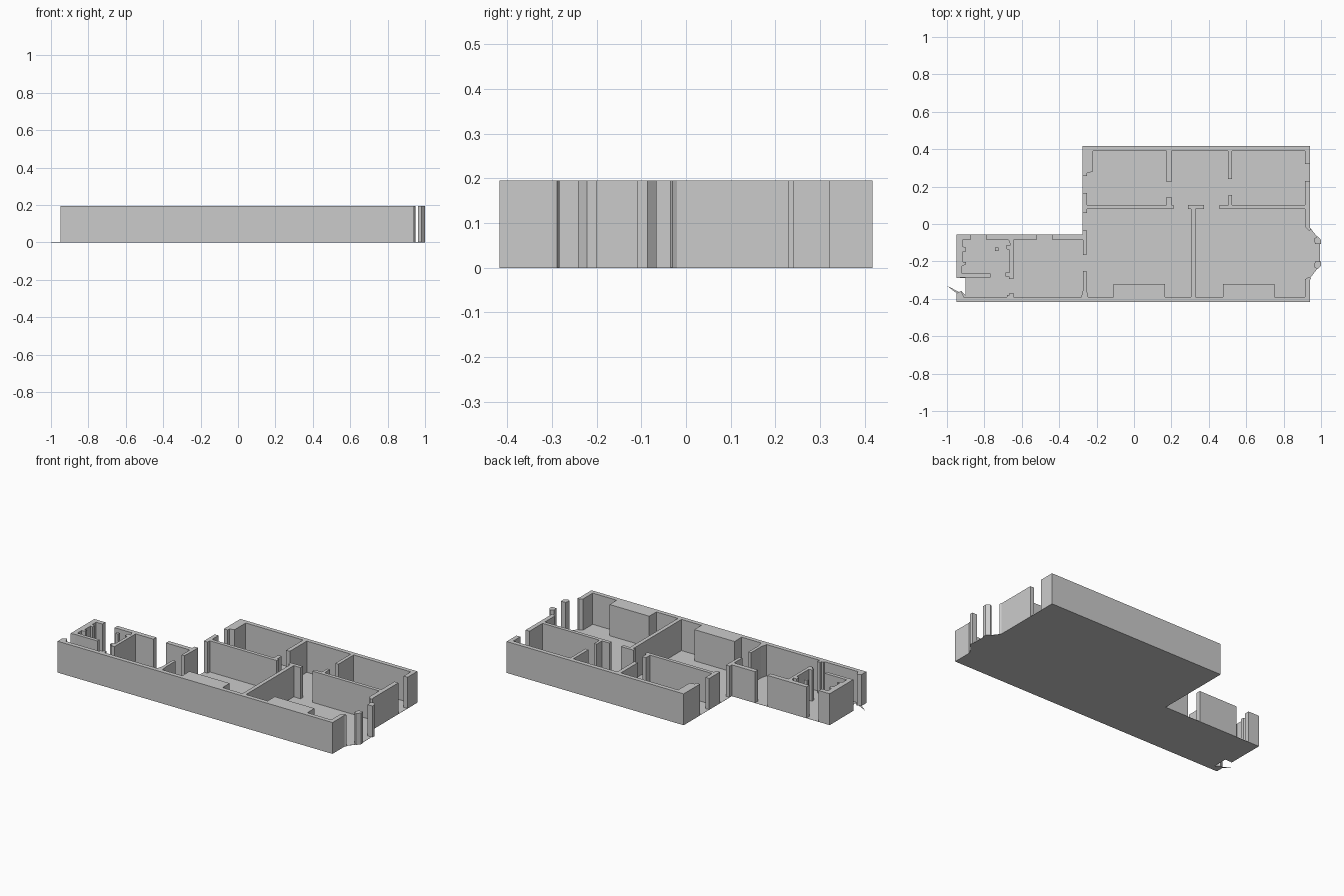
import bpy, bmesh

H = 0.195    # wall height
SLAB = 0.001  # paper-thin floor


def extrude_plan(name, pts, height):
    """Extrude a plan outline (in hundredths of a unit) up from z = 0."""
    bm = bmesh.new()
    face = bm.faces.new([bm.verts.new((x / 100, y / 100, 0)) for x, y in pts])
    ext = bmesh.ops.extrude_face_region(bm, geom=[face], use_keep_orig=True)
    top = [v for v in ext["geom"] if isinstance(v, bmesh.types.BMVert)]
    bmesh.ops.translate(bm, verts=top, vec=(0, 0, height))
    bmesh.ops.recalc_face_normals(bm, faces=bm.faces)
    me = bpy.data.meshes.new(name)
    bm.to_mesh(me)
    bm.free()
    ob = bpy.data.objects.new(name, me)
    bpy.context.collection.objects.link(ob)
    return ob


def block(name, x0, x1, y0, y1):
    return extrude_plan(name, [(x0, y0), (x1, y0), (x1, y1), (x0, y1)], H)


# Floor, with bay on the right and a notched doorway on the left
extrude_plan("floor", [
    (-94.9, -5.6), (-27.6, -5.6), (-27.6, 41.7), (94.2, 41.7), (94.2, -2),
    (98, -7), (99.5, -10.7), (99.5, -19.8), (98, -24), (94.2, -28.8),
    (94.2, -41.7), (-94.9, -41.7), (-94.9, -37), (-100, -33), (-93.5, -36.4),
    (-92.4, -35.8), (-90.1, -38), (-90.1, -28.8), (-94.9, -28.8)], SLAB)

# Rear outer wall with both returns and two partition stubs
extrude_plan("rear_wall", [
    (-27.6, 25.6), (-27.6, 41.7), (94.2, 41.7), (94.2, 32), (91.5, 32),
    (91.5, 39), (52.3, 39), (52.3, 24), (50.2, 24), (50.2, 39),
    (20, 39), (20, 22.4), (17.5, 22.4), (17.5, 39),
    (-22, 39), (-22, 28), (-25, 27.2), (-25, 25.6)], H)

# Corridor partition, left part
extrude_plan("corridor_wall_left", [
    (-27.6, 5.9), (-27.6, 16.6), (-25, 16.6), (-25, 10.2), (17.5, 10.2),
    (17.5, 14.4), (20, 14.4), (20, 10.2), (21, 10.2), (21, 8),
    (-25, 8), (-25, 5.9)], H)

# Corridor partition, right part, with the right outer wall
extrude_plan("corridor_wall_right", [
    (45.6, 8), (45.6, 10.2), (50.6, 10.2), (50.6, 15.5), (52.4, 15.5),
    (52.4, 10.2), (91.5, 10.2), (91.5, 23), (94.2, 23), (94.2, -2),
    (94.8, -3), (93.5, -3.6), (91.5, -1.5), (91.5, 8)], H)

# Front outer wall: chimney breasts, T-shaped room divider and stubs
extrude_plan("front_wall", [
    (-94.9, -41.7), (94.2, -41.7), (94.2, -29.8), (94.8, -28.9),
    (93.5, -28.3), (91.5, -29.5), (91.5, -39), (75, -39), (75, -32),
    (47.7, -32), (47.7, -39), (32.8, -39), (32.8, 8), (37.5, 8),
    (37.5, 10.2), (29, 10.2), (29, 8), (30.4, 8), (30.4, -39),
    (16.7, -39), (16.7, -32), (-11, -32), (-11, -39), (-24.6, -39),
    (-25.3, -35), (-25.3, -25.1), (-27.2, -25.1), (-27.2, -35),
    (-28.2, -39), (-64.5, -39), (-64.5, -36.9), (-66.5, -36.9),
    (-66.5, -38), (-68, -38), (-68, -39), (-91, -39),
    (-92.4, -35.8), (-94.9, -37)], H)

# Wing, rear side
extrude_plan("wing_corner_wall", [
    (-43.6, -5.6), (-27.6, -5.6), (-27.6, -3.5), (-25, -3.5), (-25, -9),
    (-25.3, -16.6), (-27.2, -16.6), (-27.2, -8.5), (-43.6, -8.5)], H)
extrude_plan("wing_partition", [
    (-78.9, -5.6), (-52.2, -5.6), (-52.2, -8.5), (-64.5, -8.5),
    (-64.5, -29.4), (-66.8, -29.4), (-66.8, -28), (-68.6, -28),
    (-68.6, -25.8), (-66.5, -25.8), (-66.5, -14), (-68.3, -13.4),
    (-68.3, -11.2), (-66, -11.2), (-67.1, -8.5), (-78.9, -8.5)], H)
extrude_plan("wing_end_wall", [
    (-94.9, -5.6), (-87.4, -5.6), (-87.4, -8.5), (-91.7, -8.5),
    (-91.7, -12), (-89.7, -12.8), (-89.7, -14.6), (-91.3, -14.6),
    (-91.3, -20.3), (-89.7, -20.3), (-89.7, -21.6), (-92, -22.5),
    (-92, -26.4), (-76.8, -26.4), (-76.8, -28.6), (-92, -28.6),
    (-94.9, -29)], H)
block("wing_post", -74.3, -72.5, -14.4, -12.6)

# Bay window posts, mirrored about the bay centre line
for name, s in (("bay_post_rear", 1), ("bay_post_front", -1)):
    mid = -15.4
    extrude_plan(name, [(x, mid + s * d) for x, d in [
        (96.8, 4.6), (100, 4.6), (100, 6.8), (98.2, 8.8), (96.3, 7.6)]], H)
